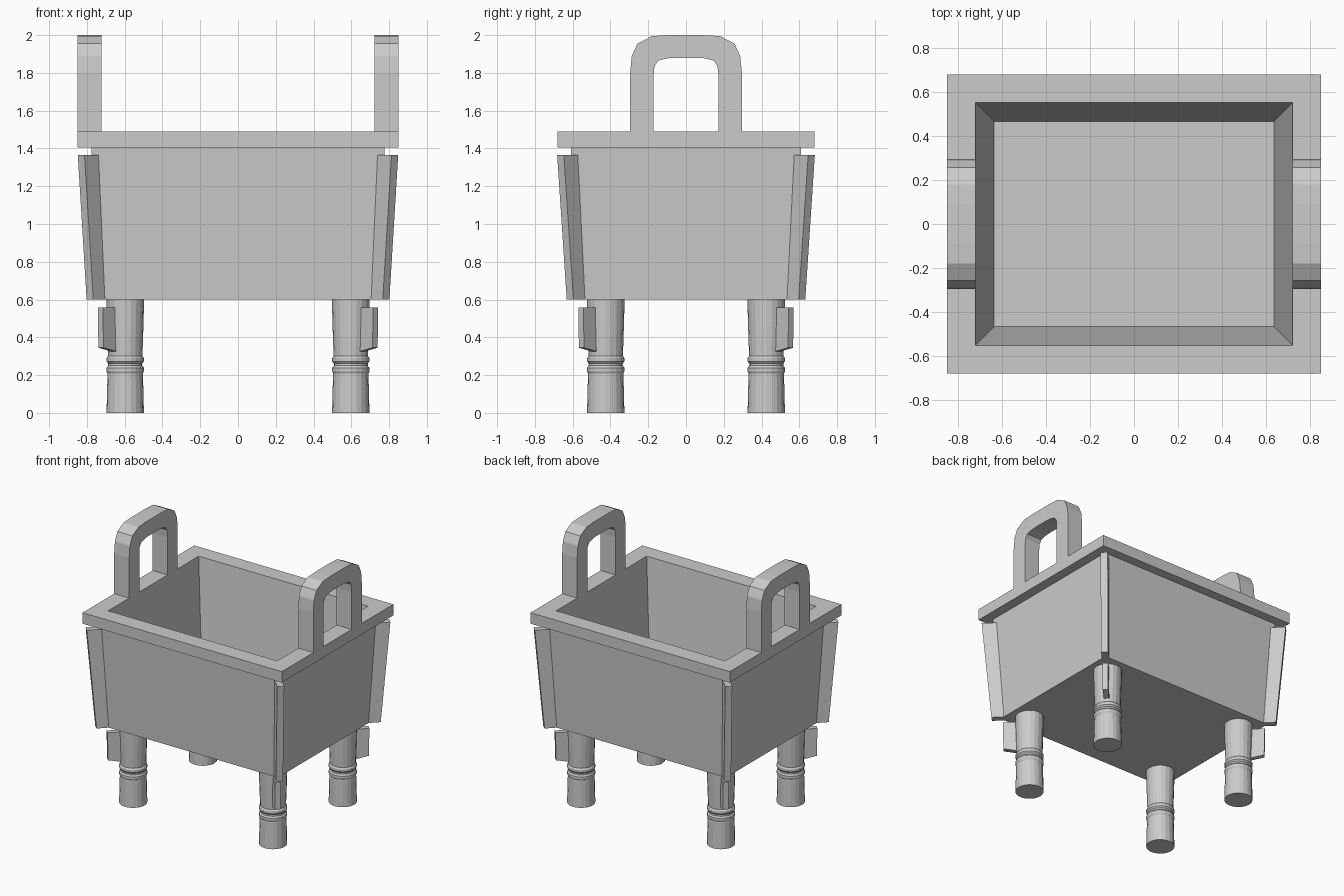
import bpy
import bmesh
from math import cos, sin, pi, sqrt

if "Cube" in bpy.data.objects:
    bpy.data.objects.remove(bpy.data.objects["Cube"])


def make_object(name, bm):
    bmesh.ops.recalc_face_normals(bm, faces=bm.faces)
    mesh = bpy.data.meshes.new(name)
    bm.to_mesh(mesh)
    bm.free()
    obj = bpy.data.objects.new(name, mesh)
    bpy.context.collection.objects.link(obj)
    return obj


def skin(name, rings, close=False):
    """Bridge equal-sized rings of points; cap the ends or join last to first."""
    bm = bmesh.new()
    loops = [[bm.verts.new(p) for p in ring] for ring in rings]
    n = len(loops[0])
    pairs = list(zip(loops, loops[1:]))
    if close:
        pairs.append((loops[-1], loops[0]))
    for a, b in pairs:
        for i in range(n):
            j = (i + 1) % n
            bm.faces.new((a[i], a[j], b[j], b[i]))
    if not close:
        bm.faces.new(loops[0])
        bm.faces.new(loops[-1])
    return make_object(name, bm)


def rectangle(x, y, z):
    return [(-x, -y, z), (x, -y, z), (x, y, z), (-x, y, z)]


# Tapered hollow basin with a flat overhanging rim
basin_profile = [(0.74, 0.57, 0.60), (0.776, 0.61, 1.405), (0.85, 0.68, 1.405),
                 (0.85, 0.68, 1.49), (0.722, 0.552, 1.49), (0.637, 0.467, 0.68)]
skin("basin", [rectangle(*p) for p in basin_profile])


# Diagonal fin: sections are (centre x, centre y, inner, outer, inner z, outer z)
def fin(name, sx, sy, sections, thickness):
    d, h = sqrt(0.5), thickness / 2
    rings = []
    for cx, cy, r0, r1, z0, z1 in sections:
        ring = []
        for r, t, z in ((r0, -h, z0), (r1, -h, z1), (r1, h, z1), (r0, h, z0)):
            ring.append((sx * (cx + d * (r - t)), sy * (cy + d * (r + t)), z))
        rings.append(ring)
    skin(name, rings)


# Legs, leg fins and basin corner fins at all four corners
SIDES = 20
leg_profile = [(0.099, 0.0), (0.094, 0.20), (0.093, 0.208), (0.099, 0.22),
               (0.099, 0.238), (0.090, 0.25), (0.090, 0.262), (0.099, 0.273),
               (0.099, 0.29), (0.091, 0.302), (0.093, 0.36), (0.097, 0.48), (0.100, 0.61)]
for sx, side in ((-1, "left"), (1, "right")):
    for sy, end in ((-1, "front"), (1, "back")):
        tag = f"{end}_{side}"
        cx, cy = sx * 0.597, sy * 0.425
        skin(f"{tag}_leg", [[(cx + r * cos(2 * pi * i / SIDES),
                              cy + r * sin(2 * pi * i / SIDES), z)
                             for i in range(SIDES)] for r, z in leg_profile])
        fin(f"{tag}_leg_fin", sx, sy,
            [(0.597, 0.425, 0.06, 0.182, 0.32, 0.345),
             (0.597, 0.425, 0.06, 0.186, 0.557, 0.557)], 0.038)
        fin(f"{tag}_corner_fin", sx, sy,
            [(0.74, 0.57, -0.04, 0.062, 0.60, 0.60),
             (0.776, 0.61, -0.03, 0.077, 1.365, 1.365)], 0.05)

# Upright loop handles standing on the short sides of the rim
outer_half = [(0.296, 1.49), (0.296, 1.80), (0.287, 1.89), (0.257, 1.955), (0.18, 1.995), (0.09, 2.0)]
inner_half = [(0.172, 1.49), (0.172, 1.78), (0.167, 1.835), (0.147, 1.865), (0.10, 1.877), (0.05, 1.88)]


def mirrored(half):
    return half + [(-y, z) for y, z in reversed(half)]


for sx, side in ((-1, "left"), (1, "right")):
    x0, x1 = sx * 0.722, sx * 0.85
    skin(f"{side}_handle", [[(x0, a, b), (x1, a, b), (x1, c, d), (x0, c, d)]
                            for (a, b), (c, d) in zip(mirrored(outer_half), mirrored(inner_half))])
